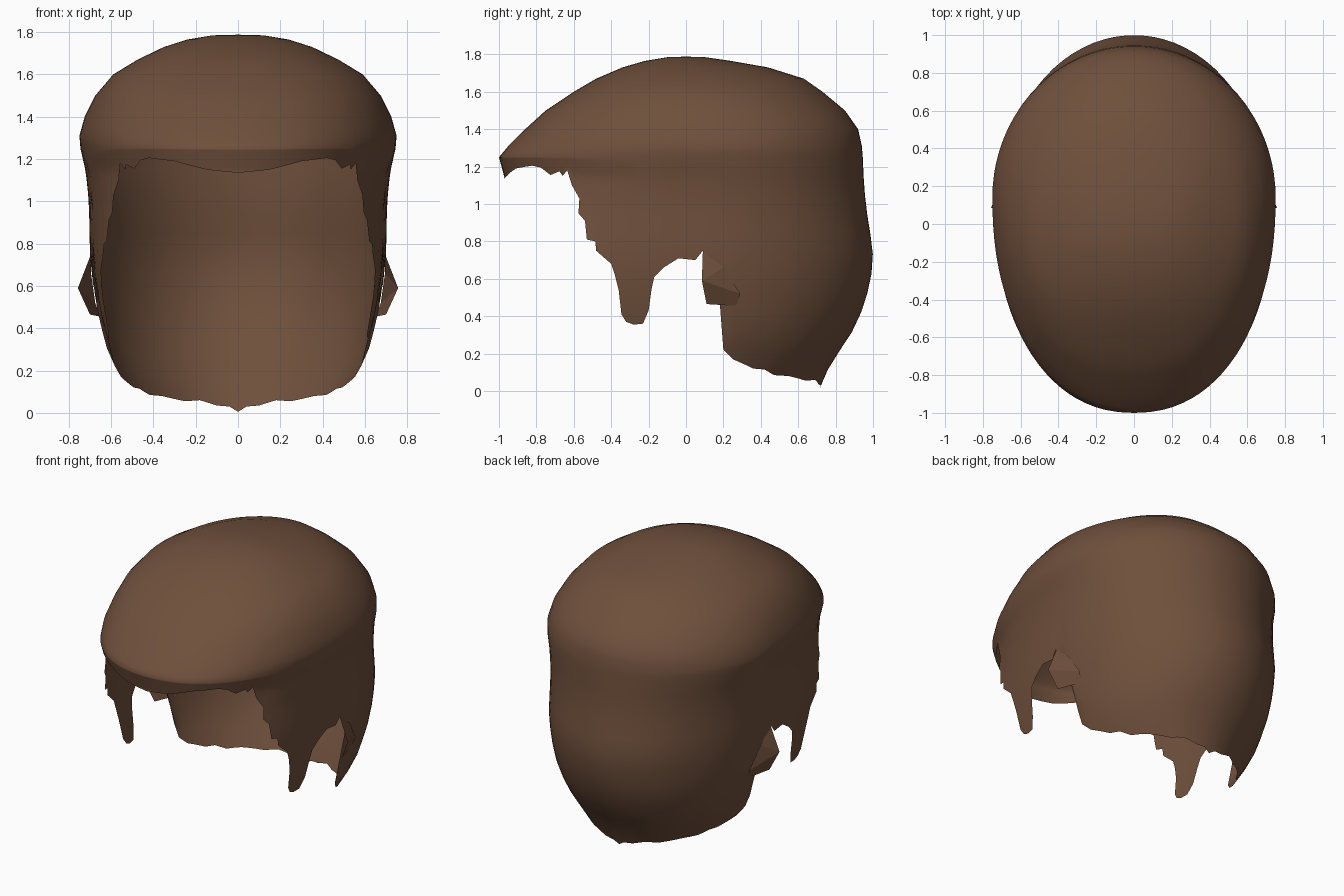
import bpy, bmesh, math

if "Cube" in bpy.data.objects:
    bpy.data.objects.remove(bpy.data.objects["Cube"])

brown = bpy.data.materials.new("hair_brown")
brown.diffuse_color = (0.16, 0.080, 0.045, 1)
brown.use_nodes = True
brown.node_tree.nodes["Principled BSDF"].inputs["Base Color"].default_value = brown.diffuse_color

# Horizontal sections: z, half width, front y, back y, centre y
SECTIONS = [
    (0.00, .42, -1.2, .71, .15), (0.05, .46, -1.2, .73, .15),
    (0.10, .51, -1.2, .75, .15), (0.17, .56, -1.2, .79, .15),
    (0.30, .62, -1.2, .88, .15), (0.45, .66, -1.2, .95, .15),
    (0.60, .685, -1.2, .99, .15), (0.75, .70, -1.2, 1.0, .15),
    (1.00, .705, -1.05, .96, .15), (1.14, .72, -.97, .95, .15),
    (1.25, .745, -1.0, .945, .15), (1.31, .75, -.95, .94, .14),
    (1.40, .725, -.86, .92, .12), (1.50, .675, -.75, .85, .08),
    (1.60, .59, -.60, .73, .05), (1.67, .475, -.48, .63, .03),
    (1.73, .35, -.34, .44, .02), (1.765, .24, -.22, .24, 0),
    (1.785, .12, -.10, .10, 0)]


def section(z):
    for a, b in zip(SECTIONS, SECTIONS[1:]):
        if z <= b[0]:
            t = max(0, (z - a[0]) / (b[0] - a[0]))
            return [p + (q - p) * t for p, q in zip(a, b)][1:]
    return SECTIONS[-1][1:]


def power(angle):
    return 2.2 if angle < math.pi / 2 else 2.0


def point(angle, z):
    """Point on the shell; angle 0 is the front, pi is the back."""
    w, f, b, c = section(z)
    n = 2 / power(angle)
    s, k = max(0, math.sin(angle)), math.cos(angle)
    if s < 1e-6:
        s = 0
    reach = (c - f) if k > 0 else (b - c)
    return (w * s ** n, c - math.copysign(reach * abs(k) ** n, k), z)


def angle_from_x(x, z, back=False):
    w = section(z)[0]
    a = math.asin(min(1, (x / w) ** ((2.0 if back else 2.2) / 2)))
    return math.pi - a if back else a


def angle_from_y(y, z):
    w, f, b, c = section(z)
    if y < c:
        return math.acos(min(1, (c - y) / (c - f)) ** 1.1)
    return math.pi - math.acos(min(1, (y - c) / (b - c)))


# Lower hairline: fringe (x, z), side locks (y, z), nape (x, z)
FRINGE = [(0, 1.135), (.15, 1.15), (.30, 1.19), (.42, 1.205), (.46, 1.195),
          (.49, 1.155), (.53, 1.175)]
SIDE = [(-.66, 1.15), (-.635, 1.18), (-.61, 1.10), (-.57, 1.03), (-.575, .95),
        (-.54, .91), (-.53, .81), (-.485, .80), (-.48, .75), (-.40, .68),
        (-.38, .62), (-.36, .54), (-.345, .41), (-.32, .37), (-.28, .355),
        (-.23, .36), (-.20, .43), (-.185, .54), (-.17, .61), (-.12, .66),
        (-.04, .71), (.05, .70), (.09, .75), (.11, .71), (.17, .61),
        (.20, .22), (.25, .17), (.36, .12), (.42, .115), (.47, .085),
        (.55, .08)]
NAPE = [(.25, .055), (.18, .06), (.10, .035), (.04, .03), (0, .005)]

edge = [(angle_from_x(x, z), z) for x, z in FRINGE]
edge += [(angle_from_y(y, z), z) for y, z in SIDE]
edge += [(angle_from_x(x, z, True), z) for x, z in NAPE]

# Keep the columns in order and fill wide gaps
columns = [edge[0]]
for a, z in edge[1:]:
    pa, pz = columns[-1]
    a = max(a, pa + .003)
    steps = max(1, math.ceil((a - pa) / .09))
    for i in range(1, steps + 1):
        t = i / steps
        columns.append((pa + (a - pa) * t, pz + (z - pz) * t))
columns[-1] = (math.pi, columns[-1][1])


def finish(bm, name):
    bmesh.ops.recalc_face_normals(bm, faces=bm.faces)
    for f in bm.faces:
        f.smooth = True
    mesh = bpy.data.meshes.new(name)
    bm.to_mesh(mesh)
    bm.free()
    mesh.materials.append(brown)
    ob = bpy.data.objects.new(name, mesh)
    bpy.context.collection.objects.link(ob)
    mirror = ob.modifiers.new("mirror", 'MIRROR')
    mirror.merge_threshold = .0005
    return ob


# Hair shell: columns climb from the hairline to the crown
UPPER = [1.25, 1.28, 1.31, 1.355, 1.40, 1.45, 1.50, 1.55, 1.60, 1.635, 1.67,
         1.70, 1.73, 1.765, 1.785]
ROWS = 12
bm = bmesh.new()
grid = []
for a, zb in columns:
    heights = [zb + (1.25 - zb) * i / ROWS for i in range(ROWS)] + UPPER
    grid.append([bm.verts.new(point(a, z)) for z in heights])
crown = bm.verts.new((0, 0, 1.788))
for l, r in zip(grid, grid[1:]):
    for i in range(len(l) - 1):
        bm.faces.new((l[i], r[i], r[i + 1], l[i + 1]))
    bm.faces.new((l[-1], r[-1], crown))
finish(bm, "hair_shell")

# Flared lock behind each ear, folded under at the bottom
bm = bmesh.new()
A, B, C, D, E = [bm.verts.new(p) for p in (
    (.695, .09, .75), (.757, .085, .59), (.675, .29, .52),
    (.70, .11, .465), (.65, .27, .455))]
G = bm.verts.new((.695, .20, .66))
bm.faces.new((A, B, G))
bm.faces.new((G, B, C))
bm.faces.new((B, D, E, C))
lock = finish(bm, "ear_lock")
for p in lock.data.polygons:
    p.use_smooth = False
